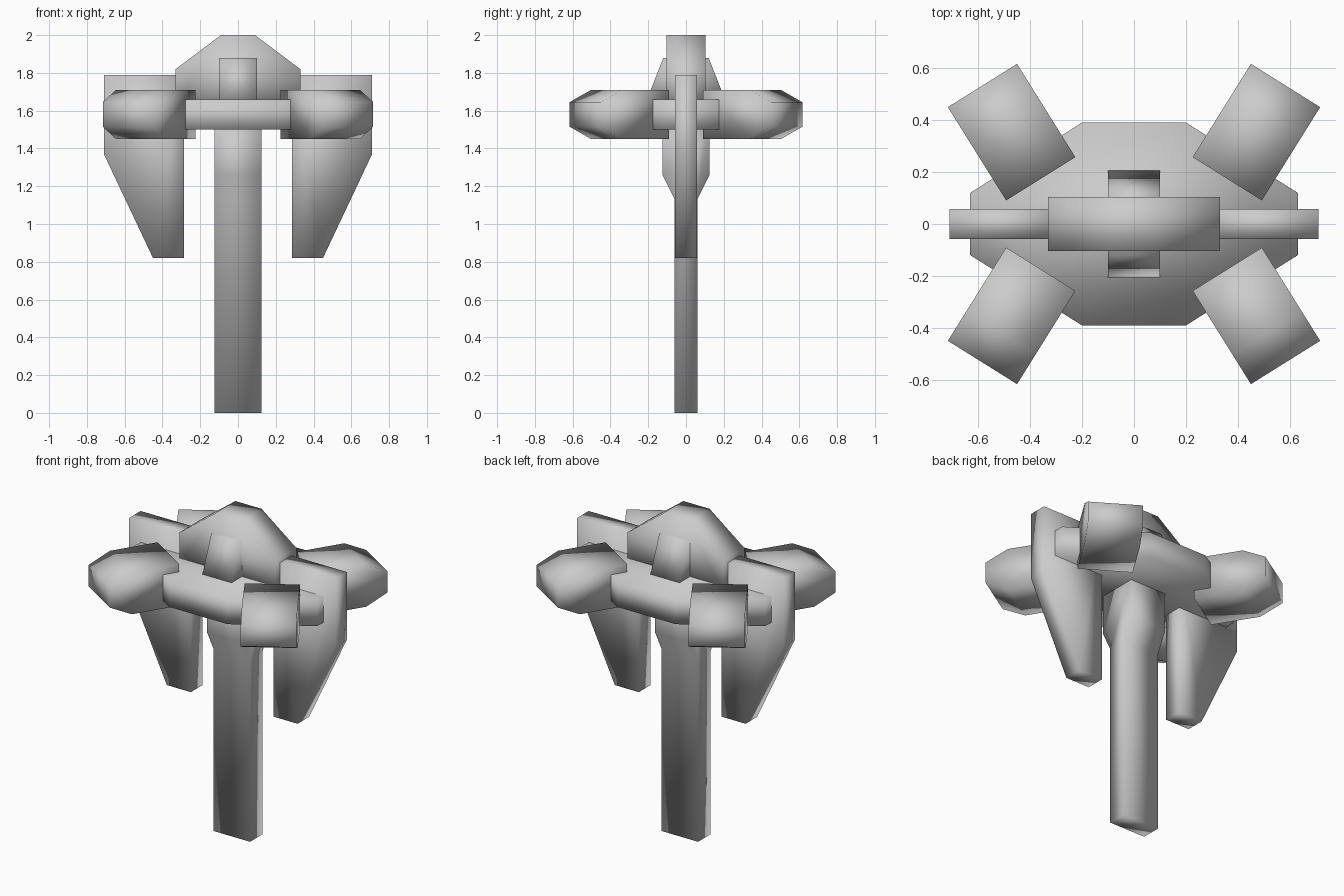
import bpy, bmesh, math
from mathutils import Matrix

cube = bpy.data.objects.get("Cube")
if cube:
    bpy.data.objects.remove(cube, do_unlink=True)

grey = bpy.data.materials.new("plain grey")
grey.use_nodes = True
tone = (0.6, 0.6, 0.6, 1)
grey.diffuse_color = tone
grey.node_tree.nodes["Principled BSDF"].inputs["Base Color"].default_value = tone

# Axes that carry profile (u, v) and depth w into x, y, z
FRONT = Matrix(((1, 0, 0), (0, 0, -1), (0, 1, 0))).to_4x4()
SIDE = Matrix(((0, 0, 1), (1, 0, 0), (0, 1, 0))).to_4x4()
PLAN = Matrix.Identity(4)


def mirrored(half):
    """Complete a right-hand half outline, listed bottom to top."""
    return half + [(-u, v) for u, v in reversed(half)]


def prism(name, outline, low, high, matrix):
    """Extrude an outline between two depths, then place it."""
    bm = bmesh.new()
    base = bm.faces.new([bm.verts.new((u, v, low)) for u, v in outline])
    extruded = bmesh.ops.extrude_face_region(bm, geom=[base], use_keep_orig=True)
    top = [g for g in extruded["geom"] if isinstance(g, bmesh.types.BMVert)]
    bmesh.ops.translate(bm, verts=top, vec=(0, 0, high - low))
    bmesh.ops.transform(bm, matrix=matrix, verts=bm.verts)
    bmesh.ops.recalc_face_normals(bm, faces=bm.faces)
    for face in bm.faces:
        face.smooth = True
    mesh = bpy.data.meshes.new(name)
    bm.to_mesh(mesh)
    bm.free()
    mesh.materials.append(grey)
    obj = bpy.data.objects.new(name, mesh)
    bpy.context.collection.objects.link(obj)
    return obj


# Central shaft with a thicker collar at the top
prism("shaft", mirrored([(0.06, 0), (0.06, 1.13), (0.125, 1.26), (0.125, 1.53)]),
      -0.125, 0.125, SIDE)

# Eight-sided plate, crown and the block running through it
prism("plate", mirrored([(0.2, -0.39), (0.63, -0.12), (0.63, 0.12), (0.2, 0.39)]),
      1.5, 1.66, PLAN)
prism("crown", mirrored([(0.33, 1.62), (0.33, 1.82), (0.09, 2.0)]),
      -0.103, 0.103, FRONT)
prism("cross_block", mirrored([(0.21, 1.65), (0.12, 1.88)]), -0.1, 0.1, SIDE)

# Hanging side blades
blade = [(0.285, 0.82), (0.45, 0.82), (0.71, 1.37), (0.71, 1.79), (0.285, 1.79)]
for side, s in (("left", 1), ("right", -1)):
    prism(f"{side}_blade", [(s * x, z) for x, z in blade], -0.057, 0.057, FRONT)

# Four splayed pods with chamfered outer ends
pod = [(-0.21, -0.13), (0.08, -0.13), (0.213, -0.065),
       (0.213, 0.065), (0.08, 0.13), (-0.21, 0.13)]
for end, sy in (("front", -1), ("back", 1)):
    for side, sx in (("left", 1), ("right", -1)):
        turn = math.atan2(sy * 0.36, sx * 0.225)
        place = (Matrix.Translation((sx * 0.47, sy * 0.352, 1.58))
                 @ Matrix.Rotation(turn, 4, "Z") @ FRONT)
        prism(f"{end}_{side}_pod", pod, -0.157, 0.157, place)
